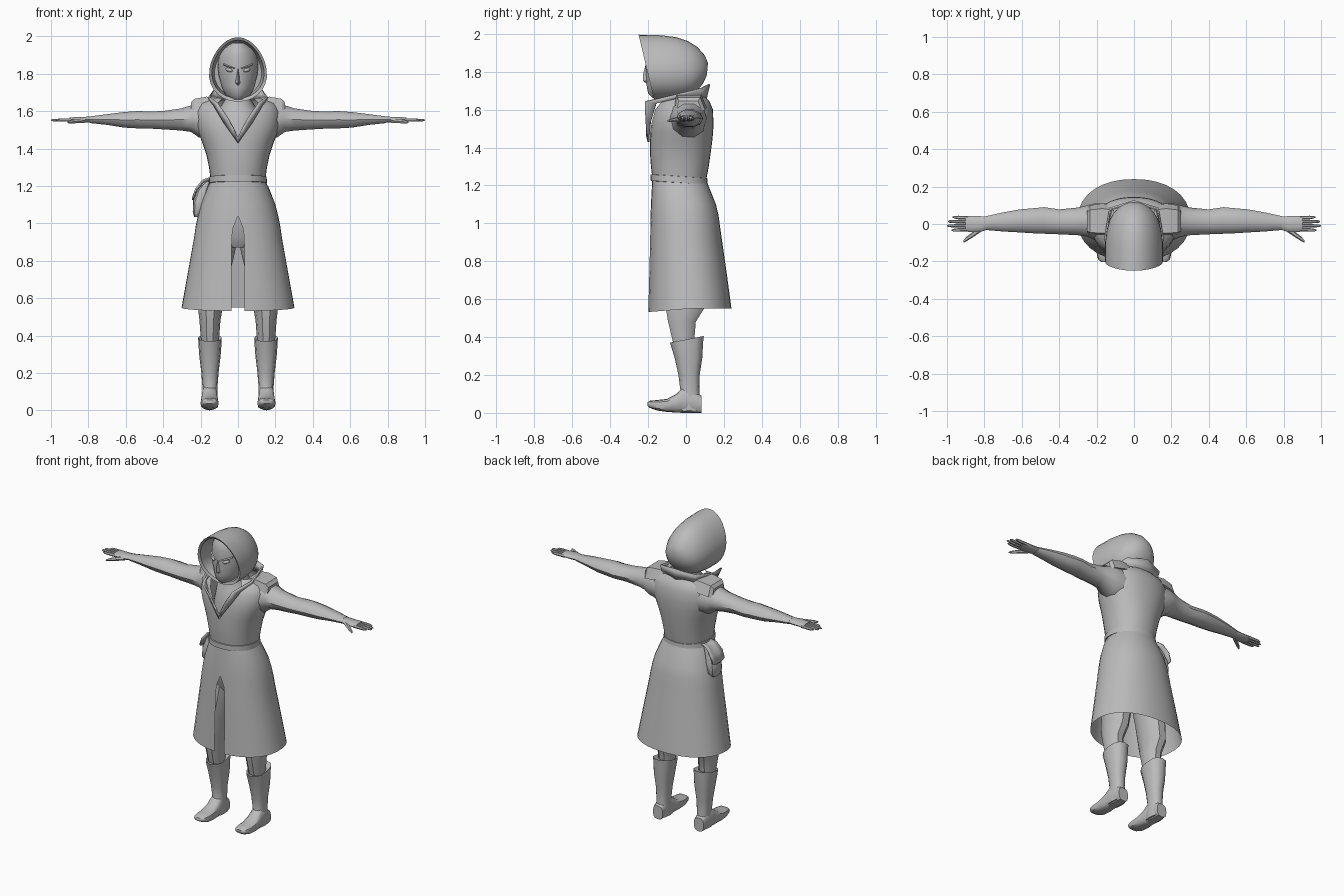
import bpy, bmesh, math
from mathutils import Vector

grey = bpy.data.materials.new("plain_grey")
grey.diffuse_color = (0.5, 0.5, 0.5, 1)


def make(name, bm, mirror=False, thick=0, angle=40):
    bmesh.ops.remove_doubles(bm, verts=bm.verts, dist=0.0002)
    bmesh.ops.recalc_face_normals(bm, faces=bm.faces)
    me = bpy.data.meshes.new(name)
    bm.to_mesh(me)
    bm.free()
    me.materials.append(grey)
    ob = bpy.data.objects.new(name, me)
    bpy.context.collection.objects.link(ob)
    if mirror:
        ob.modifiers.new("mirror", 'MIRROR')
    if thick:
        ob.modifiers.new("thickness", 'SOLIDIFY').thickness = thick
    bpy.ops.object.select_all(action='DESELECT')
    ob.select_set(True)
    bpy.context.view_layer.objects.active = ob
    bpy.ops.object.shade_smooth_by_angle(angle=math.radians(angle))
    return ob


def loft(name, rings, closed=True, caps=True, **kw):
    """Skin a list of point rings."""
    bm = bmesh.new()
    vs = [[bm.verts.new(p) for p in r] for r in rings]
    n = len(vs[0])
    for a, b in zip(vs, vs[1:]):
        for i in range(n if closed else n - 1):
            j = (i + 1) % n
            bm.faces.new((a[i], a[j], b[j], b[i]))
    if caps and closed:
        bm.faces.new(vs[0])
        bm.faces.new(vs[-1])
    return make(name, bm, **kw)


def sp(v, p):
    return math.copysign(abs(v) ** (2 / p), v)


def ring_z(z, hw, yf, yb, cx=0, n=24, p=2.2, tilt=0):
    """Horizontal oval; tilt is the height gained from front to back."""
    out = []
    for i in range(n):
        a = math.tau * i / n
        s = sp(math.sin(a), p)
        out.append((cx + hw * sp(math.cos(a), p), (yf + yb) / 2 + (yb - yf) / 2 * s, z + tilt * s / 2))
    return out


def ring_x(x, yf, yb, zb, zt, n=10):
    return [(x, (yf + yb) / 2 + (yb - yf) / 2 * math.cos(math.tau * i / n),
             (zb + zt) / 2 + (zt - zb) / 2 * math.sin(math.tau * i / n)) for i in range(n)]


def ring_y(y, hw, zb, zt, cx, n=12):
    return [(cx + hw * sp(math.cos(math.tau * i / n), 2.8), y,
             (zb + zt) / 2 + (zt - zb) / 2 * sp(math.sin(math.tau * i / n), 2.8)) for i in range(n)]


def split_ring(z, hw, yf, yb, s, n=33, p=2.2, dip=0):
    """Oval opened at the front by a gap of half-width s."""
    a0 = math.asin((s / hw) ** (p / 2))
    out = []
    for i in range(n):
        a = -math.pi / 2 + a0 + (math.tau - 2 * a0) * i / (n - 1)
        v = sp(math.sin(a), p)
        out.append((hw * sp(math.cos(a), p), (yf + yb) / 2 + (yb - yf) / 2 * v, z + dip * min(v, 0)))
    return out


# Tunic with V neck, and open skirt with front slit
loft("tunic", [split_ring(*r) for r in (
    (1.22, .145, -.175, .105, 0), (1.3, .155, -.185, .12, 0), (1.37, .17, -.19, .13, 0),
    (1.43, .19, -.19, .138, 0), (1.48, .21, -.19, .143, .028), (1.53, .225, -.185, .145, .055),
    (1.6, .225, -.172, .142, .09), (1.642, .20, -.145, .125, .11), (1.67, .13, -.1, .1, .08))], closed=False)
loft("skirt", [split_ring(*r, dip=d) for r, d in (
    ((1.235, .14, -.178, .105, 0), 0), ((1.19, .165, -.18, .122, 0), 0), ((1.1, .2, -.185, .158, 0), 0),
    ((1.04, .215, -.187, .172, 0), 0), ((.98, .227, -.188, .18, .025), 0), ((.93, .234, -.19, .187, .033), 0),
    ((.75, .266, -.194, .213, .035), 0), ((.55, .302, -.2, .24, .036), .018))], closed=False)

# Body beneath the clothes
loft("chest_and_neck", [ring_z(*r) for r in (
    (1.38, .1, -.165, .05), (1.5, .12, -.16, .08), (1.6, .11, -.13, .07), (1.66, .07, -.1, .05), (1.75, .065, -.1, .05))])
loft("pelvis", [ring_z(*r) for r in (
    (.87, .07, -.08, .06), (.93, .165, -.12, .11), (1.05, .165, -.13, .11), (1.2, .13, -.15, .08))])

# Belt
loft("belt", [ring_z(z, hw, yf, yb, n=32, tilt=-.02) for z, hw, yf, yb in (
    (1.212, .14, -.17, .1), (1.215, .155, -.187, .114), (1.248, .153, -.187, .112), (1.25, .14, -.17, .1))], caps=False)

# Hip pouch with flap, hanging on one side only
loft("pouch", [ring_z(z, hw, -.055 - g, .055 + g, cx, 12, 3) for z, hw, cx, g in (
    (1.035, .012, -.222, -.02), (1.06, .026, -.216, 0), (1.12, .034, -.207, 0),
    (1.18, .03, -.188, -.012), (1.225, .012, -.16, -.02))])
loft("pouch_flap", [[(x, y * w, z + (abs(y) > .04) * .012) for y in (-.062, -.03, .03, .062)] for x, z, w in (
    (-.15, 1.235, .7), (-.19, 1.222, .85), (-.228, 1.175, 1), (-.246, 1.125, .95))], closed=False, thick=.008)

# Collar: lapels running up into a standing back
outer = [(0, -.192, 1.43), (.03, -.191, 1.48), (.07, -.184, 1.54), (.125, -.155, 1.635), (.145, -.05, 1.66), (.115, .07, 1.66), (0, .1, 1.66)]
inner = [(0, -.2, 1.46), (.022, -.203, 1.51), (.05, -.208, 1.56), (.108, -.213, 1.645), (.15, -.08, 1.675), (.125, .08, 1.715), (0, .118, 1.735)]
loft("collar", [outer, inner], closed=False, mirror=True, thick=.01)

# Shoulder pads
loft("shoulder_pad", [[(x, -.06 * w, zb), (x, -.045 * w, zt), (x, .075 * w, zt), (x, .1 * w, zb)] for x, w, zb, zt in (
    (.11, 1, 1.63, 1.675), (.17, 1.1, 1.61, 1.677), (.235, 1, 1.6, 1.665), (.252, .85, 1.59, 1.645))], mirror=True, angle=25)

# Arms
loft("arm", [ring_x(*r) for r in (
    (.15, -.09, .11, 1.44, 1.655), (.21, -.085, .11, 1.455, 1.655), (.25, -.068, .1, 1.485, 1.635),
    (.3, -.06, .088, 1.493, 1.618), (.4, -.055, .078, 1.5, 1.603), (.48, -.052, .09, 1.505, 1.6),
    (.53, -.05, .085, 1.505, 1.603), (.61, -.045, .078, 1.51, 1.597), (.7, -.04, .062, 1.525, 1.585),
    (.79, -.032, .042, 1.535, 1.573))], mirror=True)
loft("hand", [ring_x(*r) for r in (
    (.785, -.03, .04, 1.538, 1.572), (.83, -.045, .042, 1.537, 1.57), (.88, -.043, .044, 1.54, 1.568),
    (.9, -.038, .042, 1.543, 1.566))], mirror=True)
for k, (y, tip) in enumerate(((-.03, .975), (-.009, 1.0), (.012, .995), (.033, .97))):
    loft("finger_%d" % (k + 1), [ring_x(x, y * s - r, y * s + r, 1.552 - r, 1.552 + r, 6) for x, r, s in (
        (.88, .0105, 1), (.94, .0095, 1.05), (tip - .01, .007, 1.1), (tip, .003, 1.1))], mirror=True)
loft("thumb", [ring_x(x, y - r, y + r, z - r * .8, z + r * .8, 6) for x, y, z, r in (
    (.82, -.025, 1.55, .018), (.86, -.055, 1.546, .015), (.895, -.08, 1.542, .012), (.912, -.094, 1.54, .006))], mirror=True)

# Legs, boots and feet
loft("leg", [ring_z(z, hw, yf, yb, cx, 10) for z, hw, yf, yb, cx in (
    (.98, .078, -.11, .1, .082), (.85, .085, -.12, .105, .1), (.7, .078, -.115, .105, .13),
    (.55, .066, -.11, .1, .148), (.48, .056, -.098, .055, .15), (.37, .048, -.07, .045, .15))], mirror=True)
loft("boot_shaft", [ring_z(z, hw, yf, yb, .15, 12, 2.4, t) for z, hw, yf, yb, t in (
    (.375, .05, -.07, .07, .03), (.388, .063, -.085, .094, .035), (.36, .062, -.078, .09, .02),
    (.29, .057, -.06, .086, 0), (.2, .046, -.04, .072, 0), (.12, .04, -.03, .07, 0),
    (.06, .042, -.05, .076, 0), (.012, .04, -.05, .08, 0))], mirror=True)
loft("foot", [ring_y(*r, .152) for r in (
    (-.203, .022, .036, .056), (-.19, .04, .026, .064), (-.15, .049, .012, .068), (-.1, .049, .005, .074),
    (-.05, .045, .002, .1), (-.015, .042, 0, .135), (.04, .04, 0, .12), (.082, .036, 0, .09))], mirror=True)


# Hood: egg-shaped loops from the recessed lining over the rim to the crown
def hood_ring(yt, yb, zt, zb, hw, n=28):
    out = []
    for i in range(n):
        a = math.tau * i / n
        s, c = math.sin(a), math.cos(a)
        out.append((hw * c * (1 - .15 * s), yb + (yt - yb) * (s + 1) / 2, (zt + zb) / 2 + (zt - zb) / 2 * s))
    return out


loft("hood", [hood_ring(*r) for r in (
    (-.1, -.06, 1.96, 1.68, .125), (-.24, -.162, 1.98, 1.668, .138), (-.25, -.168, 1.995, 1.65, .153),
    (-.13, -.08, 1.992, 1.65, .153), (-.05, -.01, 1.982, 1.66, .143), (.01, .035, 1.962, 1.675, .128),
    (.06, .06, 1.93, 1.7, .108), (.1, .088, 1.885, 1.735, .075), (.116, .11, 1.845, 1.78, .035))])

# Masked head with centre ridge, nose and eyes
loft("head", [ring_z(*r, p=1.75) for r in (
    (1.662, .04, -.175, -.06), (1.685, .066, -.2, -.03), (1.73, .088, -.208, 0), (1.79, .103, -.212, .02),
    (1.84, .108, -.214, .03), (1.89, .104, -.212, .02), (1.93, .085, -.205, 0), (1.965, .045, -.18, -.04))])
loft("nose", [[(-w, -.19, z), (0, y, z), (w, -.19, z)] for z, w, y in (
    (1.735, .012, -.206), (1.75, .024, -.226), (1.79, .016, -.226), (1.84, .01, -.212))], angle=30)
bm = bmesh.new()
bmesh.ops.create_uvsphere(bm, u_segments=10, v_segments=6, radius=1)
for v in bm.verts:
    v.co = Vector((.048 + v.co.x * .02, -.193 + v.co.y * .014 + v.co.x * .008, 1.82 + v.co.z * .011 + v.co.x * .005))
make("eye", bm, mirror=True)
loft("brow", [[(x, y - .008, z), (x, y + .012, z + .012), (x, y + .012, z - .006)] for x, y, z in (
    (.015, -.209, 1.828), (.045, -.2, 1.836), (.078, -.172, 1.848))], mirror=True, angle=30)
